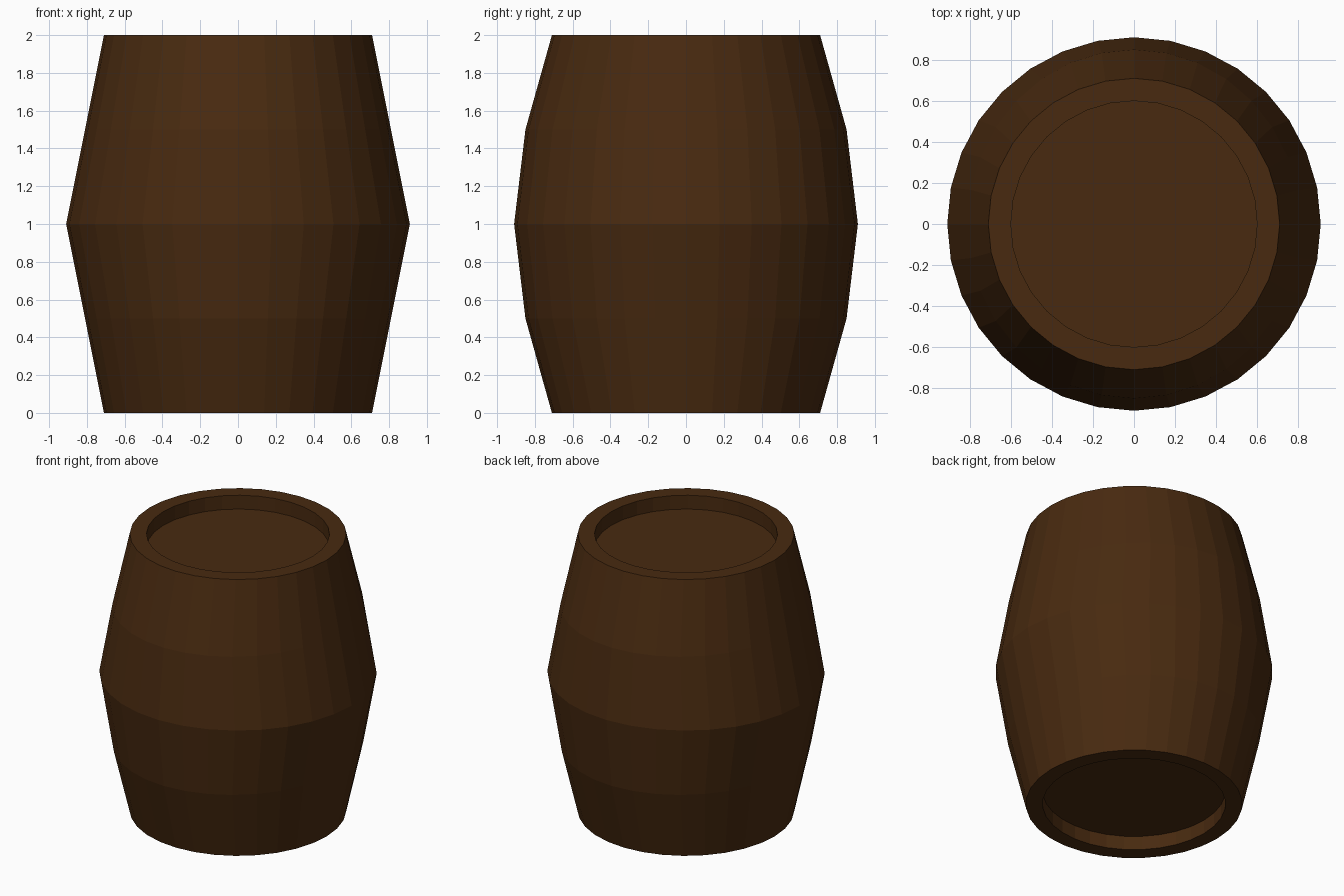
import bpy, bmesh, math

if "Cube" in bpy.data.objects:
    bpy.data.objects.remove(bpy.data.objects["Cube"])

SIDES = 32

wood = bpy.data.materials.new("dark_wood")
wood.diffuse_color = (0.065, 0.023, 0.005, 1)
wood.use_nodes = True
wood.node_tree.nodes["Principled BSDF"].inputs["Base Color"].default_value = wood.diffuse_color

# (x radius, y radius, height) from the bottom head, round the staves, to the top head
profile = [
    (0.60, 0.60, 0.10), (0.60, 0.60, 0.00), (0.71, 0.71, 0.00),
    (0.81, 0.85, 0.50), (0.91, 0.91, 1.00), (0.81, 0.85, 1.50),
    (0.71, 0.71, 2.00), (0.60, 0.60, 2.00), (0.60, 0.60, 1.90),
]

bm = bmesh.new()
rings = []
for rx, ry, z in profile:
    angles = [2 * math.pi * i / SIDES for i in range(SIDES)]
    rings.append([bm.verts.new((rx * math.cos(a), ry * math.sin(a), z)) for a in angles])

# Staves, rims and recess walls
for low, high in zip(rings, rings[1:]):
    for i in range(SIDES):
        j = (i + 1) % SIDES
        bm.faces.new((low[i], low[j], high[j], high[i]))

# Recessed heads
bm.faces.new(rings[0][::-1])
bm.faces.new(rings[-1])
bmesh.ops.recalc_face_normals(bm, faces=bm.faces)

mesh = bpy.data.meshes.new("barrel")
bm.to_mesh(mesh)
bm.free()
mesh.materials.append(wood)
barrel = bpy.data.objects.new("barrel", mesh)
bpy.context.collection.objects.link(barrel)
